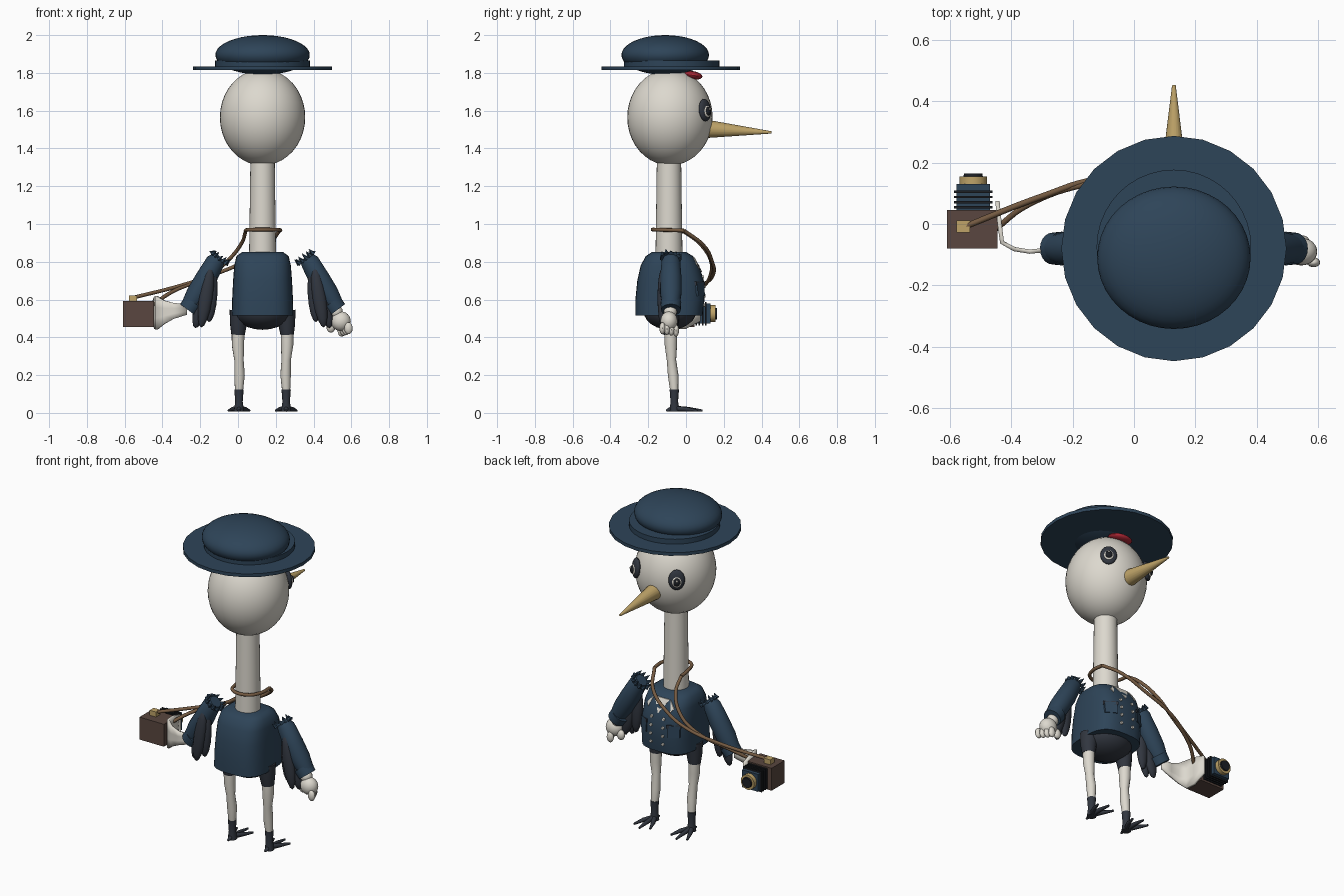
import bpy, bmesh, math, random
from mathutils import Vector, Matrix

if "Cube" in bpy.data.objects:
    bpy.data.objects.remove(bpy.data.objects["Cube"])

random.seed(4)
CX, CY = 0.13, -0.08  # axis of the bird's body


def material(name, r, g, b):
    m = bpy.data.materials.new(name)
    m.diffuse_color = (r, g, b, 1)
    m.use_nodes = True
    m.node_tree.nodes["Principled BSDF"].inputs["Base Color"].default_value = m.diffuse_color
    return m


NAVY = material("navy cloth", 0.027, 0.058, 0.098)
DARK = material("dark feathers", 0.031, 0.037, 0.050)
WHITE = material("off white", 0.72, 0.69, 0.62)
GOLD = material("beak gold", 0.52, 0.37, 0.14)
BROWN = material("camera wood", 0.10, 0.062, 0.050)
STRAP = material("strap leather", 0.18, 0.105, 0.055)
RED = material("red crest", 0.42, 0.02, 0.035)
BLACK = material("black", 0.012, 0.014, 0.018)


def finish(bm, name, mat, smooth=True, angle=40):
    bmesh.ops.recalc_face_normals(bm, faces=bm.faces)
    me = bpy.data.meshes.new(name)
    bm.to_mesh(me)
    bm.free()
    me.materials.append(mat)
    ob = bpy.data.objects.new(name, me)
    bpy.context.collection.objects.link(ob)
    if smooth:
        bpy.ops.object.select_all(action='DESELECT')
        bpy.context.view_layer.objects.active = ob
        ob.select_set(True)
        bpy.ops.object.shade_smooth_by_angle(angle=math.radians(angle))
    return ob


def ellipsoid(name, c, r, mat, rot=None, seg=24):
    bm = bmesh.new()
    bmesh.ops.create_uvsphere(bm, u_segments=seg, v_segments=max(8, seg // 2), radius=1)
    m = Matrix.Translation(c) @ (rot or Matrix()) @ Matrix.Diagonal((*r, 1))
    bmesh.ops.transform(bm, matrix=m, verts=bm.verts)
    return finish(bm, name, mat)


def cone(name, a, b, r1, r2, mat, seg=20):
    a, b = Vector(a), Vector(b)
    bm = bmesh.new()
    m = Matrix.Translation((a + b) / 2) @ (b - a).to_track_quat('Z', 'Y').to_matrix().to_4x4()
    bmesh.ops.create_cone(bm, cap_ends=True, segments=seg, radius1=r1, radius2=r2,
                          depth=(b - a).length, matrix=m)
    return finish(bm, name, mat)


def box(name, lo, hi, mat):
    lo, hi = Vector(lo), Vector(hi)
    bm = bmesh.new()
    bmesh.ops.create_cube(bm, size=1, matrix=Matrix.Translation((lo + hi) / 2)
                          @ Matrix.Diagonal((*(hi - lo), 1)))
    return finish(bm, name, mat, False)


def loft(name, rings, mat, angle=50):
    bm = bmesh.new()
    vr = [[bm.verts.new(p) for p in ring] for ring in rings]
    n = len(vr[0])
    for a, b in zip(vr, vr[1:]):
        for i in range(n):
            bm.faces.new((a[i], a[(i + 1) % n], b[(i + 1) % n], b[i]))
    bm.faces.new(vr[0])
    bm.faces.new(vr[-1])
    return finish(bm, name, mat, True, angle)


def tube(name, pts, radii, mat, seg=14):
    pts = [Vector(p) for p in pts]
    rings = []
    for i, p in enumerate(pts):
        t = (pts[min(i + 1, len(pts) - 1)] - pts[max(i - 1, 0)]).normalized()
        u = t.cross(Vector((0.12, 1, 0.1))).normalized()
        v = t.cross(u)
        rings.append([p + radii[i] * (u * math.cos(k * math.tau / seg) + v * math.sin(k * math.tau / seg))
                      for k in range(seg)])
    return loft(name, rings, mat)


def cord(name, pts, r, mat):
    cu = bpy.data.curves.new(name, 'CURVE')
    cu.dimensions, cu.bevel_depth, cu.bevel_resolution, cu.use_fill_caps = '3D', r, 2, True
    sp = cu.splines.new('BEZIER')
    sp.bezier_points.add(len(pts) - 1)
    for bp, p in zip(sp.bezier_points, pts):
        bp.co, bp.handle_left_type, bp.handle_right_type = p, 'AUTO', 'AUTO'
    sp.resolution_u = 6
    cu.materials.append(mat)
    bpy.context.collection.objects.link(bpy.data.objects.new(name, cu))


def ring_xy(z, cy, rx, ry, n=32, e=3.0):
    pts = []
    for k in range(n):
        c, s = math.cos(k * math.tau / n), math.sin(k * math.tau / n)
        pts.append((CX + rx * math.copysign(abs(c) ** (2 / e), c),
                    cy + ry * math.copysign(abs(s) ** (2 / e), s), z))
    return pts


# Head, neck, beak and crest
ellipsoid("head", (CX, -0.085, 1.565), (0.226, 0.226, 0.255), WHITE, seg=40)
cone("neck", (CX, -0.09, 0.78), (CX, -0.09, 1.36), 0.072, 0.064, WHITE, 28)
cone("beak", (CX, 0.08, 1.505), (CX, 0.452, 1.485), 0.052, 0.006, GOLD)
ellipsoid("crest", (CX, 0.035, 1.787), (0.075, 0.052, 0.022), RED,
          Matrix.Rotation(math.radians(-8), 4, 'X'))

# Hat: brim, band and domed crown
cone("hat_brim", (CX, CY, 1.815), (CX, CY, 1.835), 0.367, 0.367, NAVY, 24)
cone("hat_band", (CX, -0.075, 1.835), (CX, -0.075, 1.865), 0.252, 0.252, NAVY, 40)
ellipsoid("hat_crown", (CX, -0.11, 1.895), (0.25, 0.232, 0.105), NAVY, seg=40)

# Eyes: dark patch, pale ring, pupil and glint
for s in (-1, 1):
    n = Vector((s * 0.6, 0.8, 0.1)).normalized()
    rot = n.to_track_quat('Z', 'Y').to_matrix().to_4x4()
    c = Vector((CX + s * 0.137, 0.100, 1.603))
    ellipsoid("eye_patch", c, (0.046, 0.060, 0.02), DARK, rot)
    ellipsoid("eye_white", c + n * 0.013 - Vector((0, 0, 0.008)), (0.028, 0.033, 0.014), WHITE, rot)
    ellipsoid("eye_pupil", c + n * 0.021 - Vector((0, 0, 0.008)), (0.02, 0.024, 0.014), BLACK, rot)
    ellipsoid("eye_glint", c + n * 0.034 + Vector((0, 0, 0.002)), (0.006, 0.006, 0.004), WHITE, rot, 10)

# Jacket body and hips
JACKET = [(0.515, -0.09, 0.163, 0.178), (0.60, -0.085, 0.161, 0.183), (0.70, -0.082, 0.156, 0.176),
          (0.78, -0.085, 0.150, 0.155), (0.83, -0.088, 0.138, 0.125), (0.852, -0.09, 0.108, 0.09)]
loft("jacket", [ring_xy(*r) for r in JACKET], NAVY)
ellipsoid("hips", (CX, -0.085, 0.54), (0.152, 0.14, 0.10), DARK)


def chest_y(x, z):  # front surface of the jacket
    for a, b in zip(JACKET, JACKET[1:]):
        if a[0] <= z <= b[0]:
            t = (z - a[0]) / (b[0] - a[0])
            cy, rx, ry = (a[i] + t * (b[i] - a[i]) for i in (1, 2, 3))
            return cy + ry * max(0, 1 - abs((x - CX) / rx) ** 3) ** (1 / 3)
    return 0


def chest_plate(name, pts, mat, d=0.006):
    bm = bmesh.new()
    f = bm.faces.new([bm.verts.new((x, chest_y(x, z) + d, z)) for x, z in pts])
    g = bmesh.ops.extrude_face_region(bm, geom=[f])['geom']
    bmesh.ops.translate(bm, vec=(0, -0.009, 0), verts=[v for v in g if isinstance(v, bmesh.types.BMVert)])
    finish(bm, name, mat, False)


# Shirt front, lapels, buttons and pockets
chest_plate("shirt_front", [(CX - 0.05, 0.825), (CX, 0.745), (CX + 0.05, 0.825)], WHITE)
for s in (-1, 1):
    chest_plate("lapel", [(CX + s * a, z) for a, z in ((0.055, 0.825), (0.09, 0.785), (0.075, 0.765))], WHITE)
    chest_plate("pocket", [(CX + s * a, z) for a, z in ((0.07, 0.62), (0.13, 0.62), (0.13, 0.69), (0.07, 0.69))],
                NAVY, 0.008)
    chest_plate("pocket_flap", [(CX + s * a, z) for a, z in ((0.066, 0.675), (0.134, 0.675), (0.134, 0.695),
                                                             (0.066, 0.695))], DARK, 0.01)
    for z in (0.57, 0.62, 0.67, 0.72):
        y = chest_y(CX + s * 0.04, z)
        cone("button", (CX + s * 0.04, y - 0.004, z), (CX + s * 0.04, y + 0.008, z), 0.009, 0.008, WHITE, 10)

for s in (-1, 1):
    # Sleeve with frayed shoulder and cuff
    P = lambda d, y, z: (CX + s * d, y, z)
    tube("sleeve", [P(0.225, -0.08, 0.825), P(0.25, -0.08, 0.80), P(0.30, -0.08, 0.71), P(0.345, -0.08, 0.635),
                    P(0.385, -0.08, 0.57)], [0.035, 0.05, 0.057, 0.057, 0.046], NAVY, 20)
    cone("cuff", P(0.365, -0.08, 0.585), P(0.395, -0.08, 0.545), 0.055, 0.052, NAVY)
    for k in range(12):
        a = k * math.tau / 12
        q = Vector((0.235 + 0.04 * math.cos(a), -0.08 + 0.045 * math.sin(a), 0.815 + 0.03 * math.cos(a)))
        tip = q + Vector((-0.025, 0.01 * math.sin(a), 0.02 + random.uniform(-0.01, 0.01)))
        cone("sleeve_fray", P(*q), P(*tip), 0.013, 0.001, NAVY, 6)
    # Wing feathers hanging under the sleeve
    for d, y, z, l, tilt in ((0.30, -0.125, 0.61, 0.16, 9), (0.275, -0.105, 0.63, 0.15, 3), (0.325, -0.10, 0.575, 0.13, 14)):
        ellipsoid("wing_feather", P(d, y, z), (0.036, 0.026, l), DARK,
                  Matrix.Rotation(math.radians(s * -tilt), 4, 'Y'), 16)
    # Leg: dark thigh, pale shin, dark ankle
    tube("thigh", [P(0.12, -0.085, 0.54), P(0.128, -0.085, 0.47), P(0.13, -0.082, 0.415)],
         [0.055, 0.045, 0.036], DARK)
    tube("shin", [P(0.13, -0.08, 0.43), P(0.13, -0.08, 0.36), P(0.125, -0.077, 0.28), P(0.122, -0.068, 0.2),
                  P(0.125, -0.062, 0.11)], [0.034, 0.033, 0.025, 0.028, 0.021], WHITE)
    tube("ankle", [P(0.125, -0.062, 0.125), P(0.125, -0.062, 0.06), P(0.125, -0.06, 0.008)],
         [0.025, 0.02, 0.027], DARK)
    for dx, ty in ((-0.055, 0.06), (0, 0.087), (0.055, 0.06), (0, -0.105)):
        tube("toe", [P(0.125, -0.06, 0.022), P(0.125 + dx * 0.6, -0.06 + (ty + 0.06) * 0.5, 0.02),
                     P(0.125 + dx, ty, 0.012)], [0.016, 0.012, 0.006], DARK, 8)

# Closed fist with curled fingers and thumb
ellipsoid("fist", (0.545, -0.09, 0.485), (0.052, 0.045, 0.052), WHITE)
ellipsoid("wrist", (0.52, -0.083, 0.535), (0.035, 0.035, 0.035), WHITE, seg=16)
for k in range(4):
    ellipsoid("finger", (0.585 - k * 0.012, -0.125 + k * 0.024, 0.448 - k * 0.004), (0.022, 0.016, 0.032), WHITE, seg=12)
ellipsoid("thumb", (0.492, -0.075, 0.455), (0.024, 0.018, 0.03), WHITE, seg=12)

# Open hand: thin sheet curving round the camera
SHEET = [(-0.27, -0.083, 0.548, 0.028), (-0.34, -0.09, 0.54, 0.042), (-0.39, -0.082, 0.533, 0.062),
         (-0.43, -0.06, 0.53, 0.088), (-0.438, 0.0, 0.53, 0.085), (-0.445, 0.075, 0.54, 0.055)]
bm = bmesh.new()
cols = [[bm.verts.new((x, y, z + h * k)) for k in (-1, -0.33, 0.33, 1)] for x, y, z, h in SHEET]
for a, b in zip(cols, cols[1:]):
    for i in range(3):
        bm.faces.new((a[i], b[i], b[i + 1], a[i + 1]))
hand = finish(bm, "open_hand", WHITE, True, 60)
sol = hand.modifiers.new("thickness", 'SOLIDIFY')
sol.thickness, sol.offset = 0.014, 0

# Box camera: body, bellows, lens, viewfinder
box("camera_body", (-0.61, -0.08, 0.455), (-0.445, 0.045, 0.592), BROWN)
box("bellows_core", (-0.578, 0.04, 0.472), (-0.47, 0.13, 0.578), NAVY)
for k in range(4):
    y = 0.05 + k * 0.017
    box("bellows_fold", (-0.587, y, 0.463), (-0.461, y + 0.008, 0.587), BLACK)
cone("lens_barrel", (-0.524, 0.125, 0.525), (-0.524, 0.155, 0.525), 0.045, 0.045, GOLD, 24)
cone("lens_rim", (-0.524, 0.15, 0.525), (-0.524, 0.165, 0.525), 0.032, 0.03, BLACK, 24)
box("viewfinder", (-0.578, -0.027, 0.59), (-0.535, 0.012, 0.622), GOLD)

# Strap: loop behind the neck and two straps down to the camera
cord("strap_loop", [(0.22, -0.01, 0.965), (0.222, -0.09, 0.968), (0.18, -0.162, 0.97), (0.08, -0.162, 0.97),
                    (0.045, -0.09, 0.968), (0.04, -0.01, 0.96)], 0.010, STRAP)
cord("strap_long", [(0.22, -0.01, 0.965), (0.16, 0.09, 0.89), (0.03, 0.138, 0.80), (-0.12, 0.145, 0.735),
                    (-0.30, 0.09, 0.675), (-0.555, -0.01, 0.61)], 0.010, STRAP)
cord("strap_short", [(0.04, -0.01, 0.96), (0.02, 0.07, 0.90), (-0.05, 0.13, 0.81), (-0.15, 0.13, 0.73),
                     (-0.35, 0.06, 0.64), (-0.455, -0.02, 0.57)], 0.010, STRAP)
